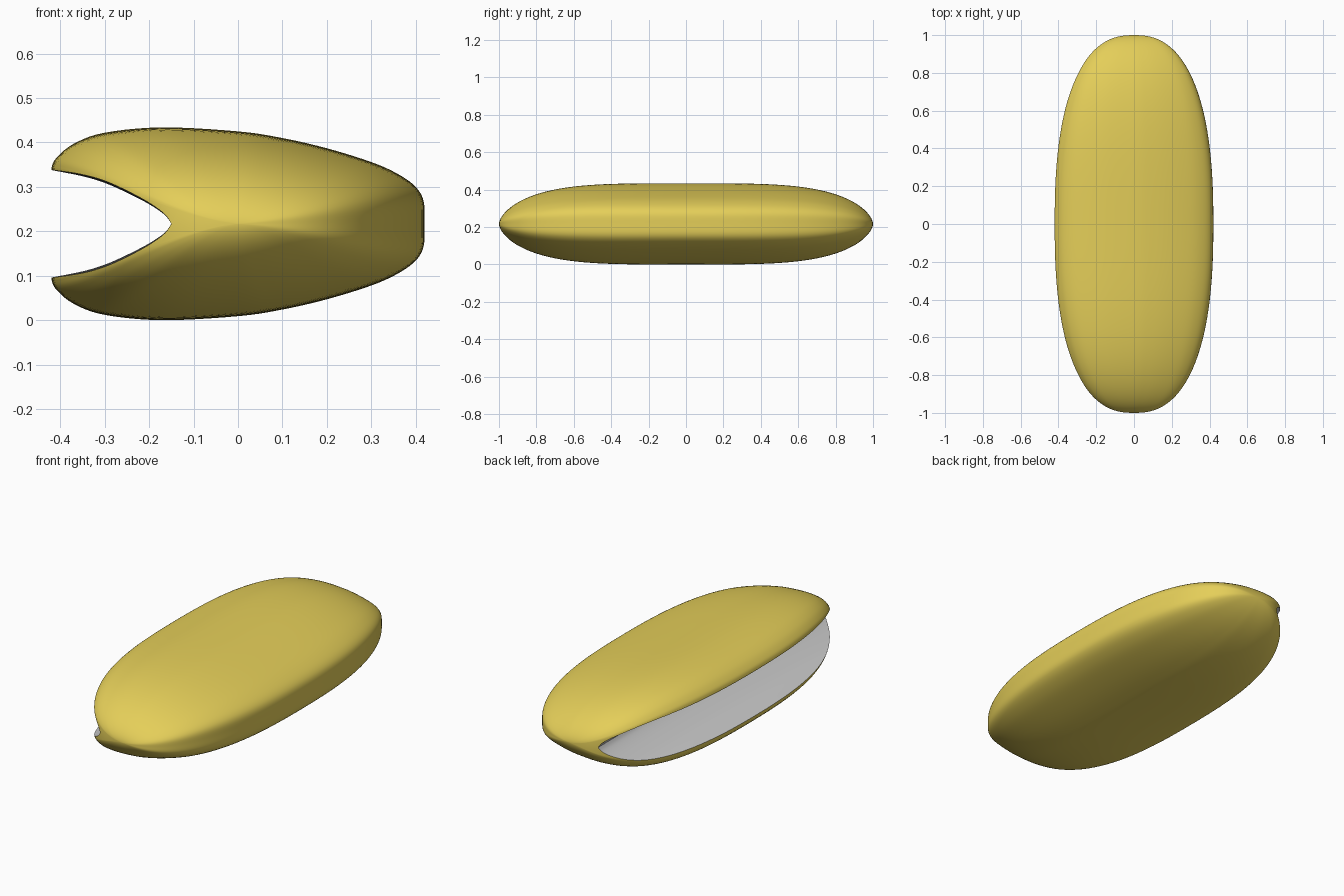
import bpy, bmesh, math

if "Cube" in bpy.data.objects:
    bpy.data.objects.remove(bpy.data.objects["Cube"])

ZC = 0.217  # mid height


def material(name, rgb):
    m = bpy.data.materials.new(name)
    m.diffuse_color = (*rgb, 1)
    m.use_nodes = True
    m.node_tree.nodes["Principled BSDF"].inputs["Base Color"].default_value = m.diffuse_color
    return m


def smooth(pts, n=5):
    # Catmull-Rom curve through 2D points
    p = [pts[0]] + pts + [pts[-1]]
    out = []
    for i in range(1, len(p) - 2):
        for k in range(n):
            t = k / n
            out.append(tuple(0.5 * (2 * b + (c - a) * t + (2 * a - 5 * b + 4 * c - d) * t * t
                                    + (3 * b - a - 3 * c + d) * t ** 3)
                             for a, b, c, d in zip(p[i - 1], p[i], p[i + 1], p[i + 2])))
    return out + [pts[-1]]


def loft(name, rings, mats, index):
    bm = bmesh.new()
    loops = [[bm.verts.new(v) for v in r] for r in rings]
    for a, b in zip(loops, loops[1:]):
        for i in range(len(a)):
            j = (i + 1) % len(a)
            bm.faces.new((a[i], a[j], b[j], b[i]))
    bm.faces.new(loops[0])
    bm.faces.new(loops[-1])
    bmesh.ops.recalc_face_normals(bm, faces=bm.faces[:])
    for f in bm.faces:
        f.material_index = index
    me = bpy.data.meshes.new(name)
    bm.to_mesh(me)
    bm.free()
    for m in mats:
        me.materials.append(m)
    ob = bpy.data.objects.new(name, me)
    bpy.context.collection.objects.link(ob)
    return ob


def mirrored(half):
    # close a half profile (x, height above middle) across the mid plane
    return half + [(x, -h) for x, h in reversed(half) if h > 1e-6]


mats = [material("shell_yellow", (0.78, 0.62, 0.10)), material("inner_grey", (0.8, 0.8, 0.8))]

# Outer body: one cross-section shrinking towards both ends
outer = mirrored(smooth([(-.42, .125), (-.41, .147), (-.37, .18), (-.3, .205), (-.17, .217),
                         (0, .208), (.1, .193), (.2, .17), (.3, .139), (.36, .112),
                         (.4, .083), (.418, .05), (.42, 0)]))
rings = []
N = 72
for k in range(N + 1):
    y = math.sin((k / N - 0.5) * math.pi * 0.997)
    a = abs(y)
    sx = (1 - a ** 2.45) ** (1 / 2.45)
    sz = (1 - a ** 4) ** 0.6
    rings.append([(x * sx, y, ZC + h * sz) for x, h in outer])
body = loft("folded_shell", rings, mats, 0)

# Groove cutter: rounded wedge running along y, slightly wider at the ends
groove = mirrored(smooth([(-.5, .137), (-.42, .121), (-.35, .107), (-.3, .092), (-.25, .070),
                          (-.2, .044), (-.165, .020), (-.15, 0)]))
rings = []
for k in range(25):
    y = -1.1 + 2.2 * k / 24
    rings.append([(x, y, ZC + h * (1 + 0.08 * y * y)) for x, h in groove])
cutter = loft("groove_cutter", rings, mats, 1)
cutter.hide_render = True

mod = body.modifiers.new("groove", 'BOOLEAN')
mod.operation = 'DIFFERENCE'
mod.solver = 'EXACT'
mod.object = cutter
bpy.context.view_layer.objects.active = body
body.select_set(True)
bpy.ops.object.modifier_apply(modifier="groove")
bpy.data.objects.remove(cutter)
bpy.ops.object.shade_smooth_by_angle(angle=math.radians(40))
